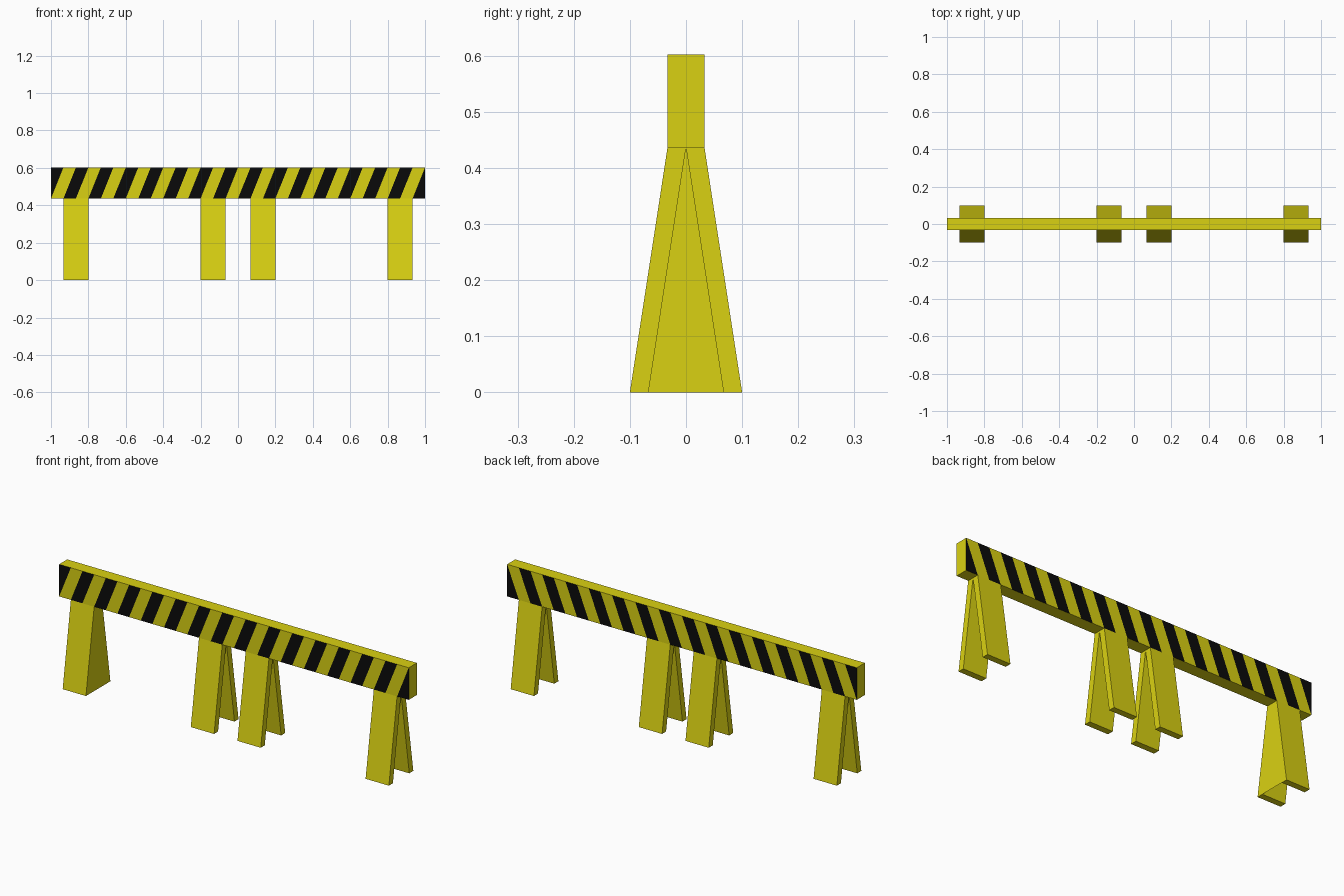
import bpy, bmesh, math
from mathutils import Vector

if "Cube" in bpy.data.objects:
    bpy.data.objects.remove(bpy.data.objects["Cube"])


def material(name, rgb):
    m = bpy.data.materials.new(name)
    m.diffuse_color = (*rgb, 1.0)
    m.use_nodes = True
    m.node_tree.nodes["Principled BSDF"].inputs["Base Color"].default_value = m.diffuse_color
    return m


YELLOW = material("safety yellow", (0.70, 0.64, 0.006))
BLACK = material("stripe black", (0.003, 0.003, 0.003))

Z0, Z1 = 0.436, 0.602      # beam underside and top
HALF_Y = 0.033             # beam half thickness
CELL = 2 / 30              # width of one stripe


def finish(bm, name, mats):
    mesh = bpy.data.meshes.new(name)
    bm.to_mesh(mesh)
    bm.free()
    for m in mats:
        mesh.materials.append(m)
    ob = bpy.data.objects.new(name, mesh)
    bpy.context.collection.objects.link(ob)
    return ob


def prism(name, profile, x0, x1):
    """Extrude a (y, z) profile along x."""
    bm = bmesh.new()
    face = bm.faces.new([bm.verts.new((x0, y, z)) for y, z in profile])
    ext = bmesh.ops.extrude_face_region(bm, geom=[face])
    verts = [v for v in ext["geom"] if isinstance(v, bmesh.types.BMVert)]
    bmesh.ops.translate(bm, verts=verts, vec=(x1 - x0, 0, 0))
    bmesh.ops.recalc_face_normals(bm, faces=bm.faces)
    return finish(bm, name, [YELLOW])


# Striped beam: a box sliced by slanted planes, stripes on front and back
bm = bmesh.new()
bmesh.ops.create_cube(bm, size=1)
for v in bm.verts:
    v.co = Vector((v.co.x * 2, v.co.y * 2 * HALF_Y, Z0 if v.co.z < 0 else Z1))
slope = Vector((Z1 - Z0, 0, -CELL)).normalized()
for i in range(1, 31):
    bmesh.ops.bisect_plane(bm, geom=bm.verts[:] + bm.edges[:] + bm.faces[:],
                           plane_co=(-1 + i * CELL, 0, Z1), plane_no=slope, dist=1e-5)
bm.normal_update()
for f in bm.faces:
    c = f.calc_center_median()
    cell = math.floor((c.x + 1) / CELL + (Z1 - c.z) / (Z1 - Z0))
    f.material_index = int(abs(f.normal.y) > 0.9 and cell % 2 == 0)
finish(bm, "striped_beam", [YELLOW, BLACK])

# Four pairs of splayed legs, mirrored front to back
leg_profile = [(-0.1, 0), (-0.067, 0), (0, Z0), (-HALF_Y, Z0)]
for i, x in enumerate((-0.933, -0.2, 0.067, 0.8)):
    leg = prism(f"leg_pair_{i + 1}", leg_profile, x, x + 0.133)
    mirror = leg.modifiers.new("mirror", "MIRROR")
    mirror.use_axis = (False, True, False)
    mirror.use_mirror_merge = False

# Thin triangular panel closing the inner side of the leftmost pair, facing -x
bm = bmesh.new()
tri = bm.faces.new([bm.verts.new((-0.8, y, z)) for y, z in ((-0.067, 0), (0.067, 0), (0, Z0))])
bm.normal_update()
if tri.normal.x > 0:
    tri.normal_flip()
finish(bm, "leg_end_panel", [YELLOW])
